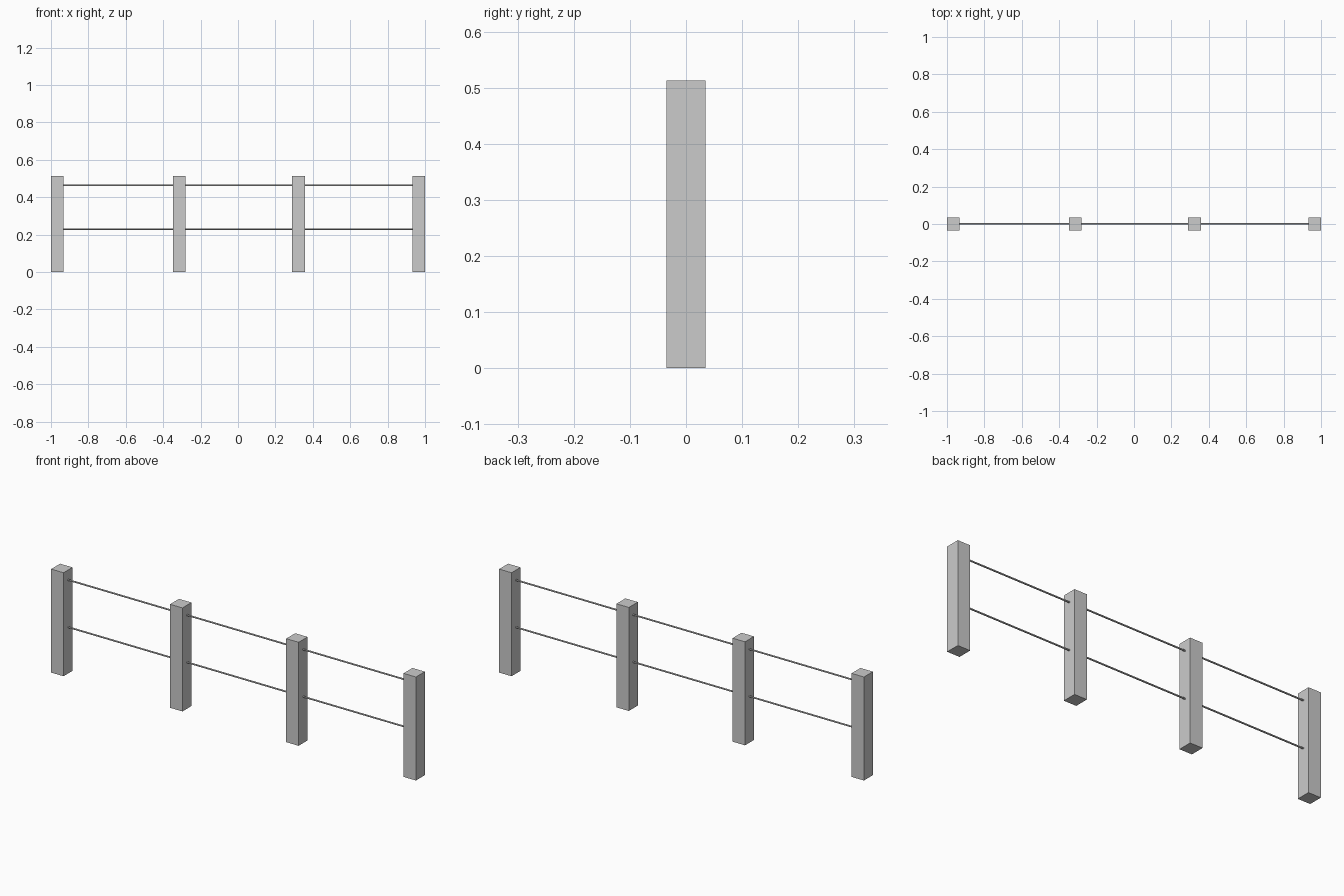
import bpy
import math

if "Cube" in bpy.data.objects:
    bpy.data.objects.remove(bpy.data.objects["Cube"])

POST_W, POST_H = 0.068, 0.513
POST_X = [-0.966, -0.314, 0.323, 0.966]


def add_post(x):
    bpy.ops.mesh.primitive_cube_add(size=1, location=(x, 0, POST_H / 2))
    post = bpy.context.object
    post.name = "post"
    post.scale = (POST_W, 0.07, POST_H)
    bpy.ops.object.transform_apply(location=False, rotation=False, scale=True)


def add_wire(x0, x1, z):
    bpy.ops.mesh.primitive_cylinder_add(
        vertices=8, radius=0.004, depth=x1 - x0,
        location=((x0 + x1) / 2, 0.001, z), rotation=(0, math.pi / 2, 0))
    wire = bpy.context.object
    wire.name = "rail_wire"
    bpy.ops.object.shade_smooth_by_angle()


# Square fence posts
for x in POST_X:
    add_post(x)

# Two rows of thin wire, spanning between neighbouring post faces
for z in (0.23, 0.464):
    for a, b in zip(POST_X, POST_X[1:]):
        add_wire(a + POST_W / 2 - 0.004, b - POST_W / 2 + 0.004, z)
